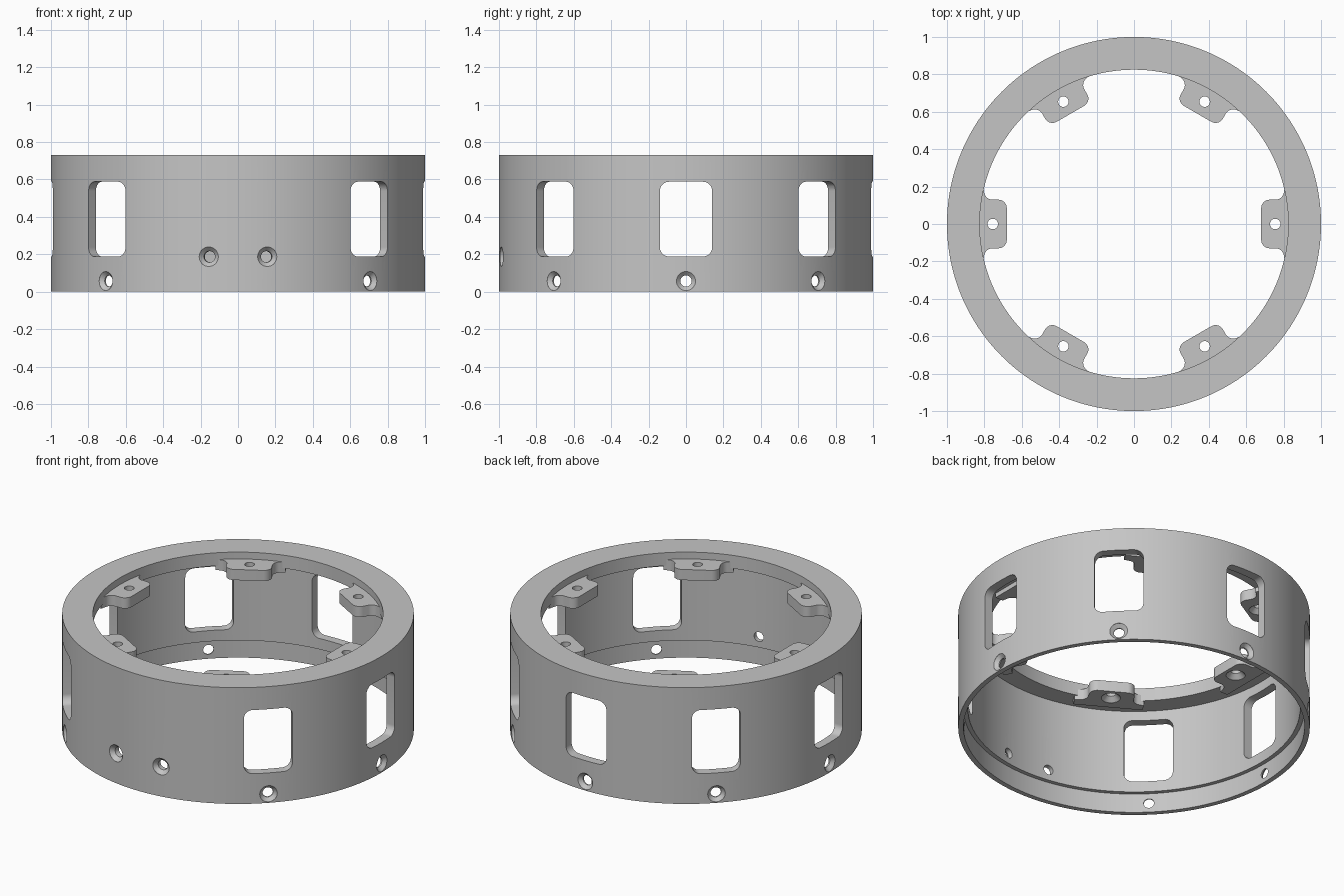
import bpy
import bmesh
from math import cos, sin, pi, radians
from mathutils import Vector, Matrix

cube = bpy.data.objects.get("Cube")
if cube:
    bpy.data.objects.remove(cube, do_unlink=True)

HEIGHT = 0.73
SEGMENTS = 192

grey = bpy.data.materials.new("plain grey")
grey.use_nodes = True
grey.diffuse_color = (0.56, 0.56, 0.56, 1)
grey.node_tree.nodes["Principled BSDF"].inputs["Base Color"].default_value = grey.diffuse_color


def loft(bm, loops, closed=False):
    """Bridge equal-length point loops; cap the ends unless closed."""
    rows = [[bm.verts.new(p) for p in loop] for loop in loops]
    n = len(rows[0])
    for i in range(len(rows) - (0 if closed else 1)):
        a, b = rows[i], rows[(i + 1) % len(rows)]
        for j in range(n):
            k = (j + 1) % n
            bm.faces.new((a[j], a[k], b[k], b[j]))
    if not closed:
        bm.faces.new(rows[0])
        bm.faces.new(rows[-1])


def make_object(name, bm):
    bmesh.ops.recalc_face_normals(bm, faces=bm.faces)
    mesh = bpy.data.meshes.new(name)
    bm.to_mesh(mesh)
    bm.free()
    mesh.materials.append(grey)
    obj = bpy.data.objects.new(name, mesh)
    bpy.context.collection.objects.link(obj)
    return obj


def activate(obj):
    bpy.ops.object.select_all(action='DESELECT')
    obj.select_set(True)
    bpy.context.view_layer.objects.active = obj


def cut(obj, cutter):
    """Subtract the cutter, then discard it."""
    cutter.hide_render = True
    mod = obj.modifiers.new("cut", 'BOOLEAN')
    mod.operation = 'DIFFERENCE'
    mod.solver = 'EXACT'
    mod.object = cutter
    activate(obj)
    bpy.ops.object.modifier_apply(modifier=mod.name)
    bpy.data.objects.remove(cutter, do_unlink=True)


def smooth(obj):
    activate(obj)
    bpy.ops.object.shade_smooth_by_angle(angle=radians(28))


def rounded(corners, steps=7):
    """Outline from (x, y, radius) corners, each replaced by an arc."""
    out = []
    for i, (x, y, r) in enumerate(corners):
        p = Vector((x, y))
        if r == 0:
            out.append(p)
            continue
        u = (Vector(corners[i - 1][:2]) - p).normalized()
        v = (Vector(corners[(i + 1) % len(corners)][:2]) - p).normalized()
        half = u.angle(v) / 2
        centre = p + (u + v).normalized() * r / sin(half)
        setback = r * cos(half) / sin(half)
        a, b = p + u * setback - centre, p + v * setback - centre
        for s in range(steps + 1):
            out.append(centre + a.lerp(b, s / steps).normalized() * r)
    return out


def add_hole(bm, stations, matrix, sides=32):
    """Stepped round cutter along local z from (radius, z) stations."""
    angles = [2 * pi * i / sides for i in range(sides)]
    loft(bm, [[matrix @ Vector((r * cos(a), r * sin(a), z)) for a in angles]
              for r, z in stations])


def radial(degrees, z):
    """Frame whose local z points outward from the ring axis."""
    return (Matrix.Translation((0, 0, z)) @ Matrix.Rotation(radians(degrees), 4, 'Z')
            @ Matrix.Rotation(pi / 2, 4, 'Y'))


# Ring body: thin wall, top flange and rebated lower edge
section = [(1, 0), (1, HEIGHT), (0.825, HEIGHT), (0.825, 0.648),
           (0.945, 0.648), (0.945, 0.12), (0.97, 0.12), (0.97, 0)]
bm = bmesh.new()
loft(bm, [[(r * cos(a), r * sin(a), z) for r, z in section]
          for a in (2 * pi * i / SEGMENTS for i in range(SEGMENTS))], closed=True)
ring = make_object("ring_body", bm)

# Windows and lower screw holes on every eighth except the front
bm = bmesh.new()
window = rounded([(-0.2, -0.14, 0.05), (0.2, -0.14, 0.05),
                  (0.2, 0.14, 0.05), (-0.2, 0.14, 0.05)])
for k in range(-1, 6):
    frame = radial(45 * k, 0.388)
    loft(bm, [[frame @ Vector((p.x, p.y, d)) for p in window] for d in (0.88, 1.1)])
    add_hole(bm, [(0.03, 0.88), (0.03, 0.978), (0.051, 0.9985), (0.051, 1.1)],
             radial(45 * k, 0.057))

# Pair of countersunk front holes
for angle in (-99, -81):
    add_hole(bm, [(0.03, 0.88), (0.03, 0.975), (0.052, 0.9985), (0.052, 1.1)],
             radial(angle, 0.187))
cut(ring, make_object("ring_cutter", bm))
smooth(ring)

# Six mounting tabs with countersinks underneath
half = [(0.68, 0.13, 0.045), (0.793, 0.13, 0.045), (0.808, 0.2, 0), (0.86, 0.2, 0)]
outline = rounded(half + [(x, -y, r) for x, y, r in reversed(half)])
for k in range(6):
    turn = Matrix.Rotation(radians(60 * k), 4, 'Z')
    bm = bmesh.new()
    loft(bm, [[turn @ Vector((p.x, p.y, z)) for p in outline] for z in (0.62, 0.687)])
    tab = make_object(f"mounting_tab_{k + 1}", bm)
    bm = bmesh.new()
    add_hole(bm, [(0.055, 0.55), (0.055, 0.621), (0.028, 0.648), (0.028, 0.75)],
             turn @ Matrix.Translation((0.755, 0, 0)))
    cut(tab, make_object("tab_cutter", bm))
    smooth(tab)
